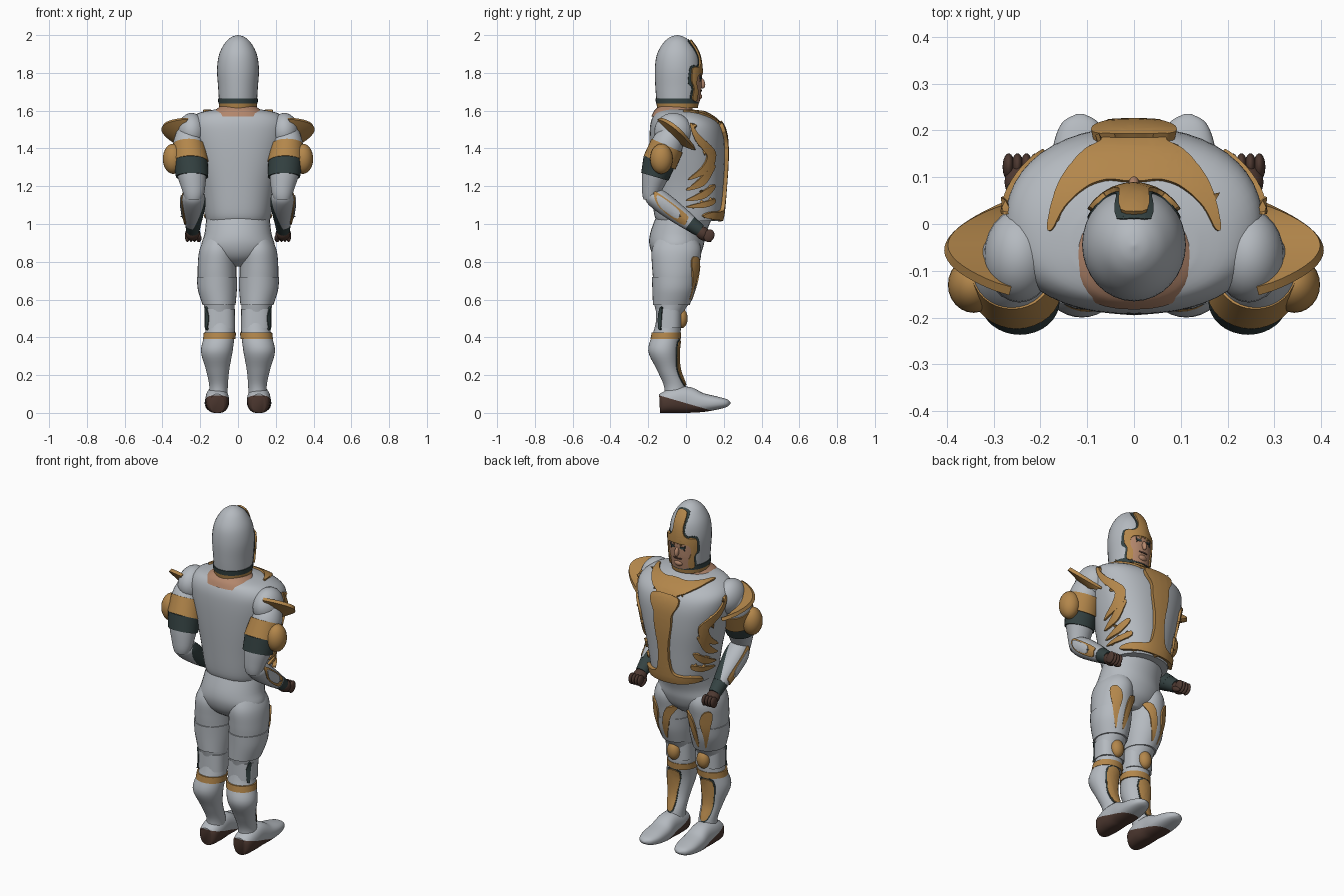
import bpy, bmesh, math
from mathutils import Vector, Matrix
from mathutils.bvhtree import BVHTree

if "Cube" in bpy.data.objects:
    bpy.data.objects.remove(bpy.data.objects["Cube"])


def material(name, r, g, b):
    m = bpy.data.materials.new(name)
    m.use_nodes = True
    m.diffuse_color = (r, g, b, 1)
    m.node_tree.nodes["Principled BSDF"].inputs["Base Color"].default_value = (r, g, b, 1)
    return m


GREY = material("armor grey", .46, .49, .525)
GOLD = material("gold", .45, .24, .07)
DARK = material("dark teal", .035, .055, .055)
BROWN = material("brown leather", .075, .04, .03)
SKIN = material("skin", .45, .24, .15)


def finish(name, bm, mat, mirror=False, solid=0):
    me = bpy.data.meshes.new(name)
    bm.to_mesh(me)
    bm.free()
    me.materials.append(mat)
    me.shade_smooth()
    me.set_sharp_from_angle(angle=math.radians(50))
    ob = bpy.data.objects.new(name, me)
    bpy.context.collection.objects.link(ob)
    if solid:
        s = ob.modifiers.new("thickness", "SOLIDIFY")
        s.thickness, s.offset = solid, -1
        e = ob.modifiers.new("crisp edges", "EDGE_SPLIT")
        e.split_angle = math.radians(50)
    if mirror:
        ob.modifiers.new("mirror", "MIRROR")
    return ob


def spline(pts, steps, closed=False):
    """Smooth curve through points of any dimension."""
    n, out = len(pts), []
    pick = (lambda i: pts[i % n]) if closed else (lambda i: pts[max(0, min(n - 1, i))])
    for i in range(n if closed else n - 1):
        a, b, c, d = (Vector(pick(i + k)) for k in (-1, 0, 1, 2))
        for s in range(steps):
            t = s / steps
            out.append(b + (c - a) * t / 2 + (a * 2 - b * 5 + c * 4 - d) * t * t / 2
                       + (b * 3 - a - c * 3 + d) * t ** 3 / 2)
    return out if closed else out + [Vector(pts[-1])]


def loft(name, keys, mat, mirror=False, flat=True, p=2, steps=5, n=32):
    """Skin rings given as (x, y, z, width radius, depth radius)."""
    rows = spline(keys, steps)
    bm, rings = bmesh.new(), []
    for i, r in enumerate(rows):
        a, b = rows[max(i - 1, 0)], rows[min(i + 1, len(rows) - 1)]
        tan = Vector(b[:3]) - Vector(a[:3])
        v = Vector((0, 1, 0)) if flat else tan.cross(Vector((1, 0, 0))).normalized()
        ring = []
        for k in range(n):
            c, s = math.cos(math.tau * k / n), math.sin(math.tau * k / n)
            c = math.copysign(abs(c) ** (2 / p), c) * max(r[3], .001)
            s = math.copysign(abs(s) ** (2 / p), s) * max(r[4], .001)
            ring.append(bm.verts.new(Vector(r[:3]) + Vector((c, 0, 0)) + v * s))
        rings.append(ring)
    for a, b in zip(rings, rings[1:]):
        for k in range(n):
            bm.faces.new((a[k], a[(k + 1) % n], b[(k + 1) % n], b[k]))
    bm.faces.new(rings[0])
    bm.faces.new(rings[-1])
    bmesh.ops.recalc_face_normals(bm, faces=bm.faces)
    return finish(name, bm, mat, mirror)


def paint_side(ob, co, no, mat):
    """Cut a part along a plane and colour the side the normal points to."""
    co, no = Vector(co), Vector(no)
    ob.data.materials.append(mat)
    bm = bmesh.new()
    bm.from_mesh(ob.data)
    bmesh.ops.bisect_plane(bm, geom=bm.verts[:] + bm.edges[:] + bm.faces[:], plane_co=co, plane_no=no)
    for f in bm.faces:
        f.material_index = int((f.calc_center_median() - co).dot(no) > 0)
    bm.to_mesh(ob.data)
    bm.free()


def ball(name, at, size, mat, mirror=False, tilt=0):
    bm = bmesh.new()
    m = Matrix.Translation(at) @ Matrix.Rotation(tilt, 4, 'X') @ Matrix.Diagonal((*size, 1))
    bmesh.ops.create_uvsphere(bm, u_segments=24, v_segments=14, radius=1, matrix=m)
    return finish(name, bm, mat, mirror)


def plate(name, target, outline, mat, axis=1, lift=.009, mirror=True, whole=False, smooth=4):
    """Lay a flat outline onto the target's surface, seen along +axis."""
    if whole:
        outline = outline + [(-x, z) for x, z in reversed(outline)]
    u, w = [i for i in range(3) if i != axis]
    bm, verts = bmesh.new(), []
    for q in spline(outline, smooth, True):
        co = Vector((0, 0, 0))
        co[u], co[w] = q[0], q[1]
        verts.append(bm.verts.new(co))
    bm.faces.new(verts).normal_update()
    bmesh.ops.triangulate(bm, faces=bm.faces[:], ngon_method='EAR_CLIP')
    for d in (u, w):
        lo, hi = min(v.co[d] for v in bm.verts), max(v.co[d] for v in bm.verts)
        count = int((hi - lo) / .016) + 1
        no = Vector([float(i == d) for i in range(3)])
        for k in range(1, count):
            geom = bm.verts[:] + bm.edges[:] + bm.faces[:]
            bmesh.ops.bisect_plane(bm, geom=geom, plane_co=no * (lo + (hi - lo) * k / count), plane_no=no)
    me = target.data
    tree = BVHTree.FromPolygons([v.co for v in me.vertices], [f.vertices[:] for f in me.polygons])
    look, lost = Vector([float(i == axis) for i in range(3)]), []
    bm.normal_update()
    bmesh.ops.reverse_faces(bm, faces=[f for f in bm.faces if f.normal.dot(look) < 0])
    for v in bm.verts:
        hit, normal, _, _ = tree.ray_cast(v.co + look * 3, -look)
        if hit:
            v.co = hit + normal * lift
        else:
            lost.append(v)
    bmesh.ops.delete(bm, geom=lost, context='VERTS')
    return finish(name, bm, mat, mirror, lift + .006)


# Torso, pelvis and neck
torso = loft("torso", [(0, .01, 1.015, .168, .165), (0, .008, 1.06, .178, .178), (0, .008, 1.2, .202, .19),
                       (0, .008, 1.35, .242, .199), (0, .004, 1.47, .272, .197), (0, -.008, 1.54, .268, .178),
                       (0, -.03, 1.585, .215, .135), (0, -.045, 1.605, .13, .085)], GREY, p=2.3, n=48)
loft("pelvis", [(0, 0, 1.06, .165, .15), (0, -.042, .95, .177, .148), (0, -.05, .88, .194, .142),
                (0, -.048, .82, .15, .115), (0, -.04, .775, .05, .06)], GREY)
loft("neck", [(0, -.07, 1.57, .15, .113), (0, -.068, 1.6, .125, .1), (0, -.05, 1.63, .09, .09),
              (0, -.045, 1.68, .08, .08)], SKIN, p=2.3)

# Chest ornaments
plate("chest_spine", torso, [(.07, 1.525), (.085, 1.485), (.056, 1.43), (.052, 1.37), (.034, 1.25), (.034, 1.14),
                             (.06, 1.075), (.15, 1.062), (.155, 1.035), (.07, 1.025)],
      GOLD, lift=.02, mirror=False, whole=True)
plate("collar_wings", torso, [(.06, .19), (.07, .172), (.112, .148), (.16, .085), (.184, .0), (.174, -.012),
                              (.148, .035), (.105, .075), (.06, .092), (.02, .09)],
      GOLD, axis=2, lift=.01, mirror=False, whole=True)
plate("upper_rib_flame", torso, [(.02, 1.535), (.07, 1.47), (.14, 1.40), (.15, 1.35), (.12, 1.28), (.01, 1.235),
                                 (.08, 1.3), (.108, 1.355), (.09, 1.39), (.045, 1.45)], GOLD, axis=0, lift=.012)
for i, (z, drop) in enumerate(((1.31, .125), (1.205, .075), (1.13, .035))):
    plate(f"rib_flame_{i + 1}", torso, [(.145, z + .005), (.142, z - .022), (.09, z - drop * .7 - .018),
                                        (.0, z - drop - .005), (.06, z - drop * .65 + .003), (.11, z - drop * .2)],
          GOLD, axis=0, lift=.012)

# Helmet and face
helmet = loft("helmet", [(0, -.045, 1.64, .1, .11), (0, -.043, 1.72, .105, .119), (0, -.044, 1.82, .111, .121),
                         (0, -.045, 1.9, .099, .108), (0, -.046, 1.96, .068, .073), (0, -.046, 1.99, .034, .037),
                         (0, -.046, 2.0, .002, .002)], GREY)
loft("helmet_rim", [(0, -.045, 1.638, .104, .114), (0, -.045, 1.665, .106, .117)], DARK)
loft("helmet_lower_rim", [(0, -.045, 1.615, .099, .108), (0, -.045, 1.64, .102, .112)], GOLD)
plate("visor_border", helmet, [(.036, 1.965), (.037, 1.87), (.055, 1.84), (.092, 1.832), (.096, 1.75), (.083, 1.72),
                               (.081, 1.66), (.04, 1.645)], DARK, lift=.003, mirror=False, whole=True)
plate("face", helmet, [(.05, 1.815), (.078, 1.76), (.066, 1.7), (.055, 1.65)], SKIN, lift=.006,
      mirror=False, whole=True)
plate("visor_crest", helmet, [(.026, 1.958), (.029, 1.87), (.05, 1.832), (.086, 1.825), (.089, 1.76), (.077, 1.72),
                              (.075, 1.66), (.055, 1.655), (.055, 1.7), (.067, 1.745), (.06, 1.788),
                              (.02, 1.796)], GOLD, lift=.012, mirror=False, whole=True)
ball("nose", (0, .085, 1.745), (.012, .016, .028), SKIN, tilt=.25)
ball("chin", (0, .067, 1.675), (.028, .018, .018), SKIN)
plate("eye", helmet, [(.015, 1.772), (.03, 1.779), (.045, 1.771), (.03, 1.765)], DARK)
plate("mouth", helmet, [(.022, 1.708), (.018, 1.701)], BROWN, mirror=False, whole=True)

# Arms
ball("shoulder", (.245, -.068, 1.49), (.076, .1, .098), GREY, True)
loft("upper_arm", [(.26, -.06, 1.5, .06, .06), (.262, -.1, 1.42, .082, .084), (.25, -.15, 1.3, .084, .08),
                   (.236, -.182, 1.18, .06, .052), (.235, -.185, 1.13, .045, .04)], GREY, True, False)
loft("gold_arm_band", [(.26, -.1, 1.415, .088, .09), (.251, -.14, 1.325, .096, .092)], GOLD, True, False)
loft("dark_arm_band", [(.251, -.14, 1.335, .091, .088), (.244, -.165, 1.25, .085, .075)], DARK, True, False)
ball("arm_disc", (.343, -.13, 1.345), (.055, .06, .08), GOLD, True)
forearm = loft("forearm", [(.235, -.2, 1.17, .03, .03), (.235, -.175, 1.15, .057, .05), (.235, -.12, 1.11, .064, .056),
                           (.237, -.04, 1.05, .054, .05), (.238, .02, 1.005, .043, .042)], GREY, True, False)
paint_side(forearm, (.222, -.05, 1.06), (-1, .35, 0), DARK)
loft("wrist", [(.237, -.02, 1.035, .046, .045), (.238, .04, .99, .04, .039), (.239, .075, .965, .034, .034)],
     DARK, True, False)
plate("bracer_trim", forearm, [(-.17, 1.165), (-.13, 1.15), (0, 1.05), (.005, 1.02), (-.02, 1.0), (-.14, 1.09)],
      GOLD, axis=0, lift=.005)
plate("bracer_panel", forearm, [(-.15, 1.15), (-.05, 1.08), (-.035, 1.045), (-.055, 1.035), (-.135, 1.095)],
      GREY, axis=0, lift=.009)

# Fists
ball("palm", (.239, .09, .95), (.038, .045, .035), BROWN, True, -.6)
for i in range(4):
    ball(f"finger_{i + 1}", (.211 + .019 * i, .122, .938), (.013, .028, .034), BROWN, True, -.4)
ball("thumb", (.206, .105, .925), (.013, .034, .015), BROWN, True, -.5)

# Flared shoulder plates, high at the rear and low at the chest
bm, rows = bmesh.new(), []
for i in range(21):
    t = i / 20
    y, bulge = .045 - .18 * t, math.sin(math.pi * t) ** .8
    rows.append([bm.verts.new((.262 + (.03 + .106 * s / 4) * bulge, y,
                               1.558 - (y + .13) * .85 + bulge * (.06 * s / 4 - .03))) for s in range(5)])
for a, b in zip(rows, rows[1:]):
    for s in range(4):
        bm.faces.new((a[s], a[s + 1], b[s + 1], b[s]))
bmesh.ops.remove_doubles(bm, verts=bm.verts, dist=.0005)
bmesh.ops.recalc_face_normals(bm, faces=bm.faces)
finish("shoulder_plate", bm, GOLD, True, .02)

# Legs
leg = loft("leg", [(.1, -.05, .95, .06, .09), (.106, -.05, .87, .096, .13), (.111, -.055, .78, .102, .125),
                   (.11, -.06, .69, .1, .113), (.1, -.075, .59, .084, .095), (.097, -.09, .51, .077, .066),
                   (.095, -.1, .43, .078, .072), (.112, -.12, .33, .084, .08), (.108, -.095, .23, .062, .06),
                   (.103, -.06, .14, .049, .056), (.107, -.055, .06, .052, .06)], GREY, True)
loft("thigh_guard", [(.111, -.06, .72, .107, .121), (.109, -.065, .65, .103, .113), (.1, -.078, .57, .087, .097)],
     GREY, True)
loft("knee_guard", [(.097, -.09, .55, .08, .068), (.096, -.093, .45, .08, .068)], GREY, True, p=2.6)
plate("knee_side", leg, [(-.135, .55), (-.122, .55), (-.128, .45), (-.14, .45)], DARK, axis=0, lift=.013)
ball("knee_cap", (.097, -.024, .5), (.038, .033, .052), GOLD, True)
loft("gold_calf_band", [(.096, -.104, .425, .085, .078), (.099, -.108, .39, .086, .08)], GOLD, True)
plate("inner_thigh_leaf", leg, [(.035, .8), (.08, .795), (.108, .72), (.112, .63), (.1, .6), (.083, .67),
                                (.065, .74)], GOLD)
plate("outer_thigh_leaf", leg, [(.135, .77), (.162, .825), (.188, .815), (.18, .73), (.15, .62), (.137, .6),
                                (.145, .68)], GOLD)
shin = [(.067, .378), (.148, .378), (.152, .26), (.13, .15), (.09, .15), (.08, .26)]
plate("shin_border", leg, shin, DARK, lift=.004, smooth=3)
plate("shin_plate", leg, [(.111 + (x - .111) * .87, .264 + (z - .264) * .94) for x, z in shin], GOLD,
      lift=.009, smooth=3)

# Feet, with the heel and sole coloured below a sloping line
foot = loft("foot", [(.11, -.14, .05, .036, .05), (.11, -.12, .052, .054, .055), (.11, -.06, .065, .062, .068),
                     (.111, .01, .068, .06, .07), (.112, .08, .055, .064, .052), (.114, .16, .052, .06, .036),
                     (.115, .215, .052, .04, .021), (.115, .235, .052, .008, .005)], GREY, True, False, p=2.4)
for v in foot.data.vertices:
    v.co.z = max(v.co.z, 0)
paint_side(foot, (.11, -.14, .092), (0, -.29, -1), BROWN)
